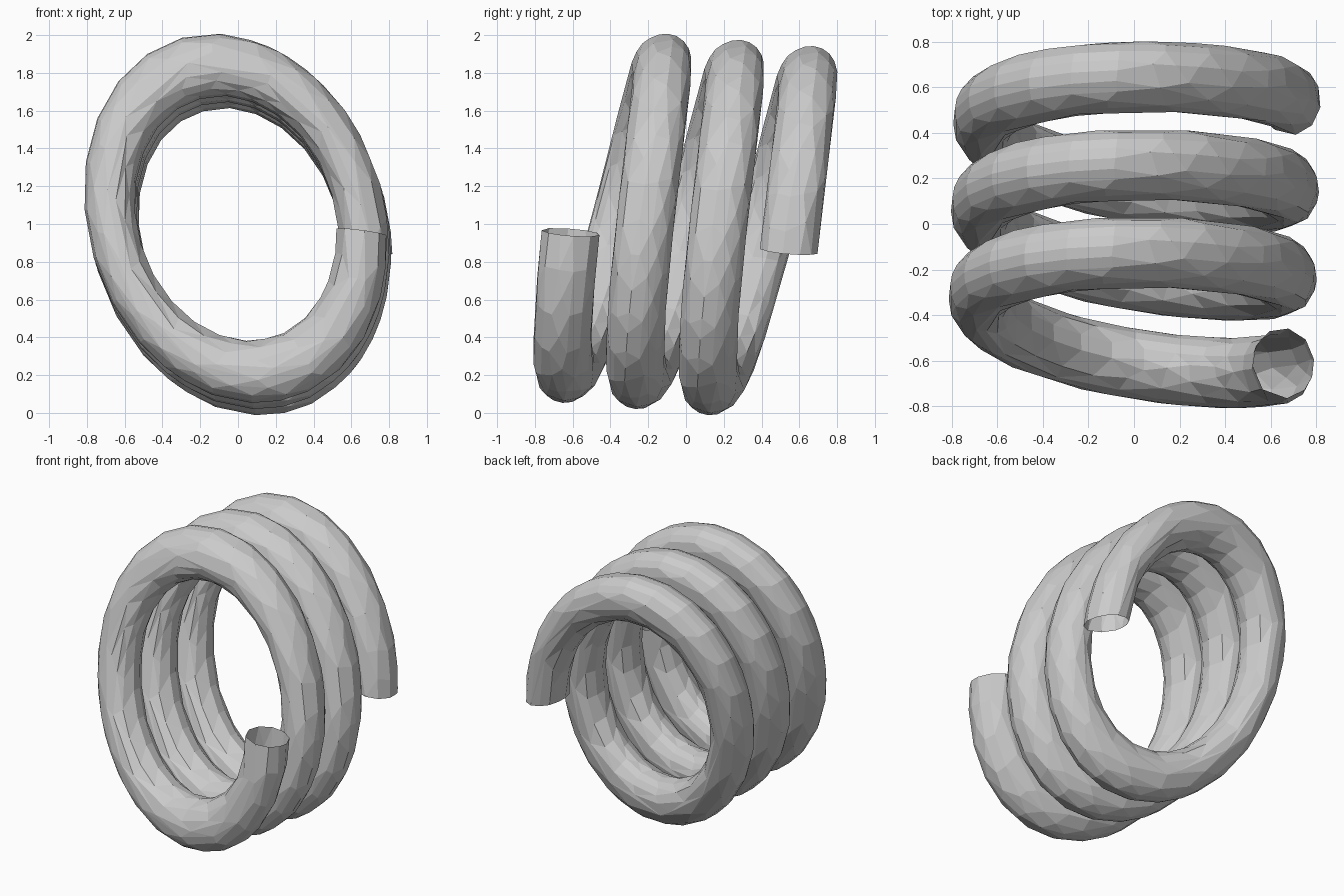
import bpy, bmesh
from math import sin, cos, tau
from mathutils import Vector

if "Cube" in bpy.data.objects:
    bpy.data.objects.remove(bpy.data.objects["Cube"])

TURNS, STEPS, SIDES = 3, 48, 20
START = Vector((-0.015, -0.563, 1.046))     # coil axis at the first end
PITCH = Vector((0.010, 0.385, -0.0325))     # axis advance per turn
SIDE = Vector((0.670, -0.047, -0.090))      # half axes of the squashed, tilted coil
UP = Vector((-0.025, 0.149, 0.815))
TUBE = 0.20                                 # tube radius relative to coil radius
AXIAL = PITCH.normalized() * 0.153          # tube half width along the axis

# Open coiled tube: one ring of vertices per step, bridged with quads
bm = bmesh.new()
rings = []
for i in range(TURNS * STEPS + 1):
    t = i / STEPS
    radial = SIDE * cos(tau * t) - UP * sin(tau * t)
    centre = START + PITCH * t + radial
    rings.append([bm.verts.new(centre + radial * TUBE * cos(tau * j / SIDES)
                               + AXIAL * sin(tau * j / SIDES)) for j in range(SIDES)])
for a, b in zip(rings, rings[1:]):
    for j in range(SIDES):
        k = (j + 1) % SIDES
        bm.faces.new((a[j], a[k], b[k], b[j]))
bmesh.ops.recalc_face_normals(bm, faces=bm.faces)

mesh = bpy.data.meshes.new("coil_spring")
bm.to_mesh(mesh)
bm.free()
coil = bpy.data.objects.new("coil_spring", mesh)
bpy.context.collection.objects.link(coil)

# Irregular low-poly facets
facets = coil.modifiers.new("facets", 'DECIMATE')
facets.ratio = 0.35
